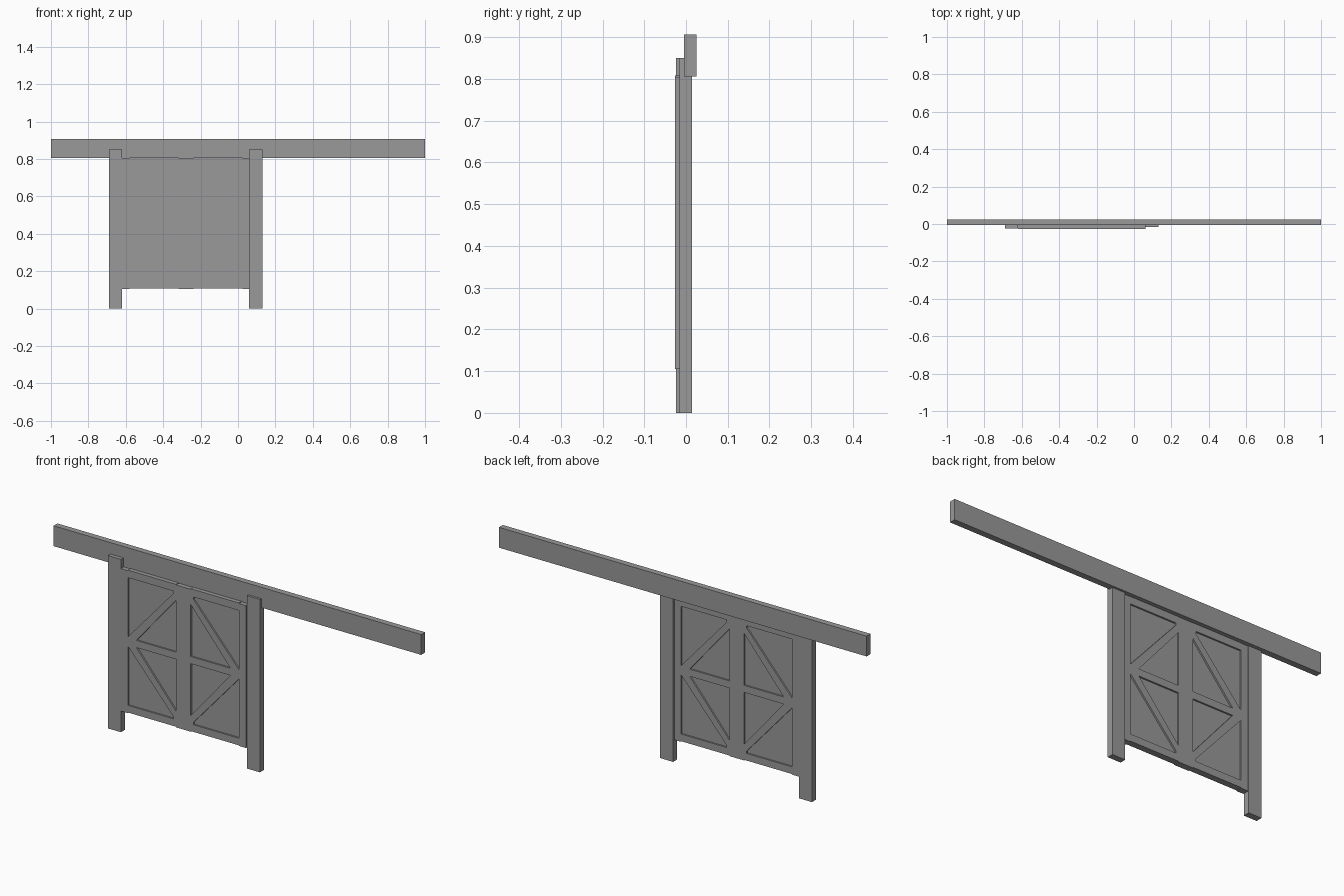
import bpy, bmesh

if "Cube" in bpy.data.objects:
    bpy.data.objects.remove(bpy.data.objects["Cube"])

CX, CZ = -0.279, 0.457  # centre of the door in the front plane

dark = bpy.data.materials.new("dark_grey")
dark.diffuse_color = (0.32, 0.32, 0.32, 1)
dark.use_nodes = True
dark.node_tree.nodes["Principled BSDF"].inputs["Base Color"].default_value = dark.diffuse_color


def box(name, x, y, z):
    bm = bmesh.new()
    bmesh.ops.create_cube(bm, size=1)
    for v in bm.verts:
        v.co = [r[0] + (c + 0.5) * (r[1] - r[0]) for c, r in zip(v.co, (x, y, z))]
    me = bpy.data.meshes.new(name)
    bm.to_mesh(me)
    bm.free()
    me.materials.append(dark)
    ob = bpy.data.objects.new(name, me)
    bpy.context.collection.objects.link(ob)
    return ob


def plate(name, loops, y0, y1):
    # Filled outline with holes, drawn in x/z and extruded along y
    cu = bpy.data.curves.new(name, 'CURVE')
    cu.dimensions = '2D'
    cu.fill_mode = 'BOTH'
    cu.extrude = (y1 - y0) / 2
    cu.materials.append(dark)
    for pts in loops:
        sp = cu.splines.new('POLY')
        sp.points.add(len(pts) - 1)
        for p, (x, z) in zip(sp.points, pts):
            p.co = (x, z, 0, 1)
        sp.use_cyclic_u = True
    ob = bpy.data.objects.new(name, cu)
    ob.rotation_euler = (1.5707963, 0, 0)
    ob.location = (0, (y0 + y1) / 2, 0)
    bpy.context.collection.objects.link(ob)
    bpy.ops.object.select_all(action='DESELECT')
    ob.select_set(True)
    bpy.context.view_layer.objects.active = ob
    bpy.ops.object.convert(target='MESH')
    bm = bmesh.new()
    bm.from_mesh(ob.data)
    bmesh.ops.remove_doubles(bm, verts=bm.verts, dist=1e-5)
    bmesh.ops.recalc_face_normals(bm, faces=bm.faces)
    bm.to_mesh(ob.data)
    bm.free()
    bpy.ops.object.shade_flat()


# Long top rail
box("top_rail", (-1, 1), (-0.005, 0.025), (0.806, 0.906))

# Side posts, the left one set slightly forward
box("left_post", (-0.69, -0.62), (-0.0245, 0.007), (0, 0.85))
box("right_post", (0.06, 0.13), (-0.016, 0.0145), (0, 0.85))

# Door frame outline: the three stiles sit a touch lower than the rails
xs = [-0.34, -0.302, -0.302, -0.04, -0.04, 0.04, 0.04, 0.302, 0.302, 0.34]
low = [1, 1, 0, 0, 1, 1, 0, 0, 1, 1]
bottom = [(CX + x, 0.108 - 0.003 * d) for x, d in zip(xs, low)]
top = [(CX + x, 0.808 - 0.003 * d) for x, d in zip(xs, low)]
loops = [bottom + top[::-1]]

# Two braced openings mirrored into four quarters
outer = [(0.302, 0.314), (0.054, 0.314), (0.054, 0.303), (0.302, 0.023)]
inner = [(0.04, 0.273), (0.04, 0.0175), (0.256, 0.0175)]
for sx in (-1, 1):
    for sz in (-1, 1):
        for tri in (outer, inner):
            loops.append([(CX + sx * x, CZ + sz * z) for x, z in tri])
plate("door_frame", loops, -0.026, 0.005)

# Recessed infill panel
box("door_panel", (CX - 0.32, CX + 0.32), (-0.018, -0.003), (CZ - 0.33, CZ + 0.33))
